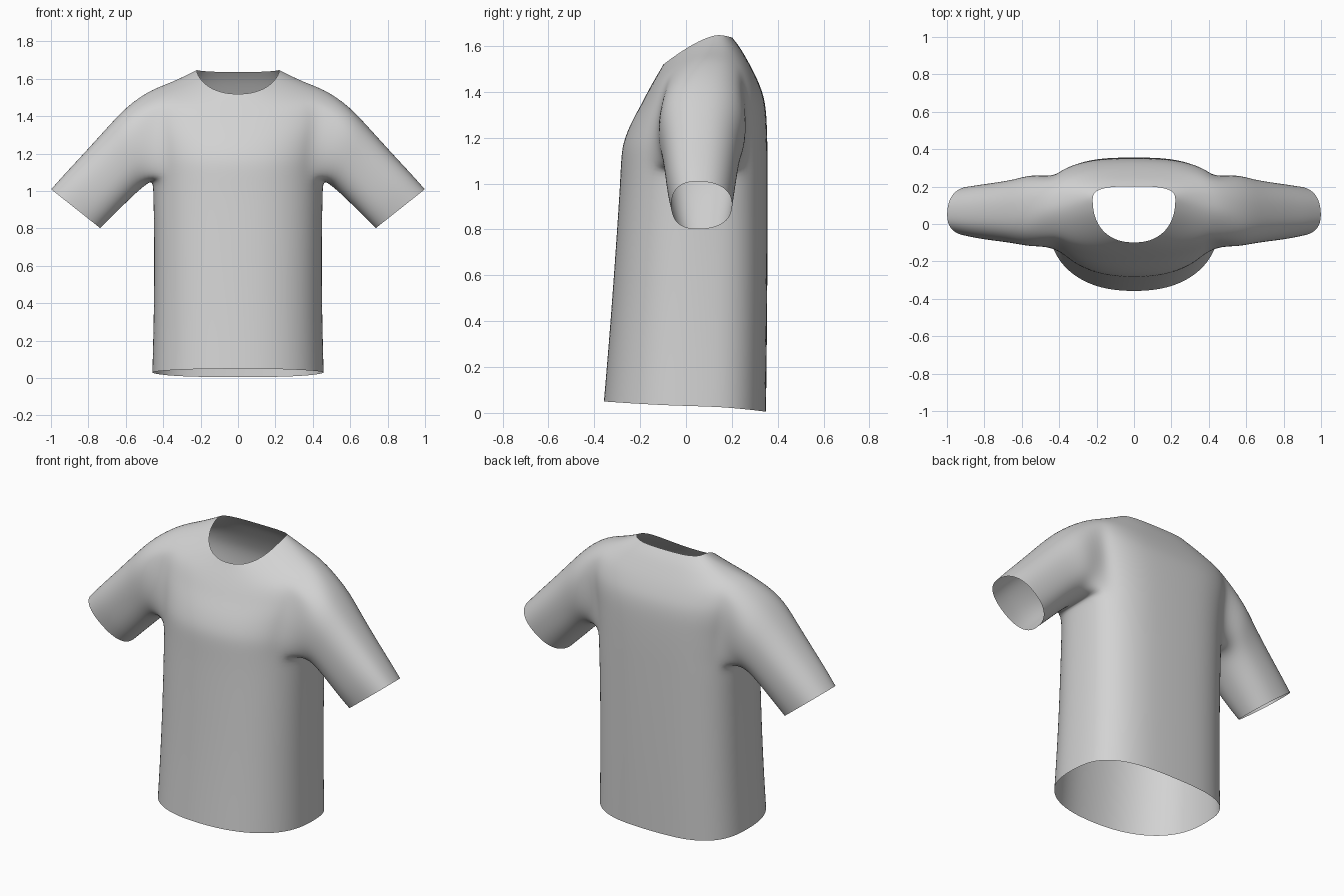
import bpy, bmesh
from math import sin, cos, pi

if "Cube" in bpy.data.objects:
    bpy.data.objects.remove(bpy.data.objects["Cube"])

N = 32        # columns around the torso (0 = right side, positive = back)
ARM = 3       # armhole half width in columns
R0, R6 = 4, 10  # torso rows at the bottom and top of the armhole

# torso rings: half width, y front / side / back, z front / side / back
RINGS = [
    (.460, -.360, .020, .350, .050, .030, .005),
    (.450, -.330, .030, .355, .400, .400, .400),
    (.450, -.302, .040, .357, .800, .800, .800),
    (.455, -.289, .050, .357, 1.00, .980, 1.00),
    (.456, -.285, .050, .357, 1.10, 1.06, 1.08),
    (.465, -.278, .050, .356, 1.17, 1.16, 1.17),
    (.475, -.252, .050, .354, 1.24, 1.25, 1.25),
    (.490, -.224, .055, .350, 1.295, 1.34, 1.32),
    (.500, -.196, .060, .340, 1.345, 1.42, 1.38),
    (.500, -.173, .065, .322, 1.39, 1.485, 1.43),
    (.480, -.151, .075, .297, 1.43, 1.537, 1.485),
    (.400, -.131, .090, .267, 1.465, 1.567, 1.54),
    (.310, -.113, .110, .235, 1.495, 1.603, 1.595),
    (.222, -.100, .130, .202, 1.518, 1.648, 1.636),
]
# sleeve rings: top x, z, bottom x, z, y front, y back
SLEEVE = [
    (.595, 1.455, .495, 1.030, -.125, .268),
    (.700, 1.340, .555, .980, -.105, .240),
    (.840, 1.185, .640, .895, -.090, .222),
    (.925, 1.095, .690, .845, -.080, .212),
    (1.00, 1.010, .735, .800, -.065, .202),
]


def spow(v, p):
    return (1 if v >= 0 else -1) * abs(v) ** p


def ring_point(ring, col):
    a, yf, ys, yb, zf, zs, zb = ring
    t = 2 * pi * col / N
    c, s = cos(t), sin(t)
    if abs(c) < 1e-9:
        c = 0
    back = s > 0
    p = .68 if back else .88
    ye, ze = (yb, zb) if back else (yf, zf)
    return (a * spow(c, p), ys + (ye - ys) * abs(s) ** p, zs + (ze - zs) * abs(s) ** 1.2)


bm = bmesh.new()

# torso, leaving an armhole on each side
rows = [[bm.verts.new(ring_point(r, c)) for c in range(N)] for r in RINGS]


def in_armhole(row, col):
    k = (col + .5) % (N / 2)
    return R0 <= row < R6 and min(k, N / 2 - k) < ARM


for i in range(len(rows) - 1):
    for c in range(N):
        if not in_armhole(i, c):
            d = (c + 1) % N
            bm.faces.new((rows[i][c], rows[i][d], rows[i + 1][d], rows[i + 1][c]))

# sleeves grown from the armhole loops (start at top, run down the front)
for side in (1, -1):
    def at(row, k):
        return rows[row][k % N if side == 1 else (N // 2 - k) % N]
    loop = [at(R6, -k) for k in range(ARM)]
    loop += [at(r, -ARM) for r in range(R6, R0, -1)]
    loop += [at(R0, k) for k in range(-ARM, ARM)]
    loop += [at(r, ARM) for r in range(R0, R6)]
    loop += [at(R6, k) for k in range(ARM, 0, -1)]
    m = len(loop)
    for tx, tz, bx, bz, yf, yb in SLEEVE:
        new = []
        for j in range(m):
            f = 2 * pi * j / m
            w = .5 + .5 * spow(cos(f), .85)
            y = (yf + yb) / 2 - (yb - yf) / 2 * spow(sin(f), .85) - .02
            y += .02 * abs(sin(f))
            new.append(bm.verts.new((side * (bx + (tx - bx) * w), y, bz + (tz - bz) * w)))
        for j in range(m):
            k = (j + 1) % m
            bm.faces.new((loop[j], loop[k], new[k], new[j]))
        loop = new

# drop the unused points inside the armholes
bmesh.ops.delete(bm, geom=[v for v in bm.verts if not v.link_faces], context='VERTS')
bmesh.ops.recalc_face_normals(bm, faces=bm.faces)
# make sure the cloth faces outward (check a front chest face)
bm.faces.ensure_lookup_table()
front = min(bm.faces, key=lambda f: f.calc_center_median().y)
if front.normal.y > 0:
    bmesh.ops.reverse_faces(bm, faces=bm.faces)
for f in bm.faces:
    f.smooth = True

mesh = bpy.data.meshes.new("shirt")
bm.to_mesh(mesh)
bm.free()
shirt = bpy.data.objects.new("shirt", mesh)
bpy.context.collection.objects.link(shirt)
cloth = bpy.data.materials.new("light grey cloth")
cloth.diffuse_color = (.65, .65, .65, 1)
cloth.use_nodes = True
cloth.node_tree.nodes["Principled BSDF"].inputs["Base Color"].default_value = cloth.diffuse_color
mesh.materials.append(cloth)

# smooth cloth surface
sub = shirt.modifiers.new("smooth", 'SUBSURF')
sub.levels = sub.render_levels = 2
